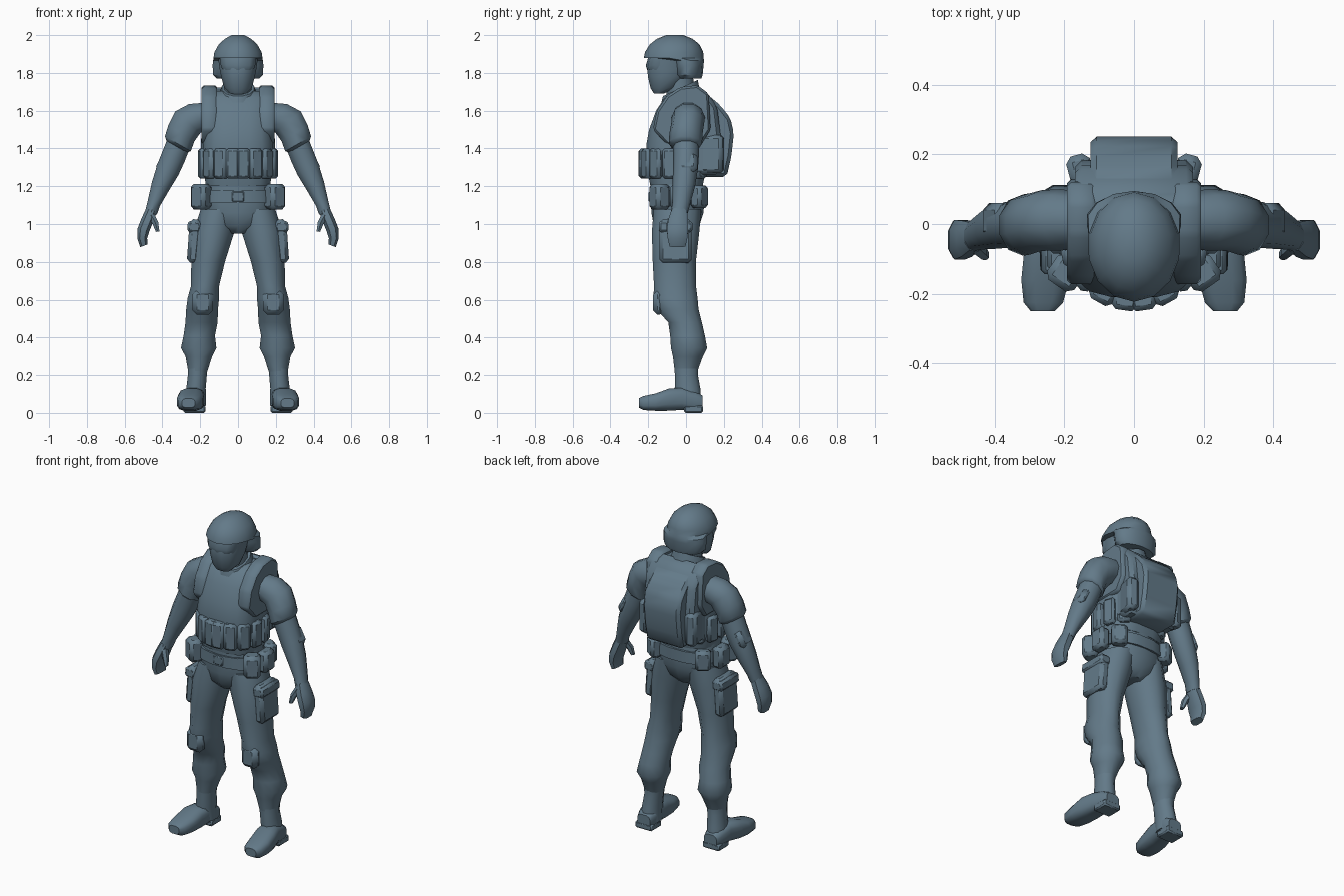
import bpy, bmesh, math
from mathutils import Matrix, Vector

mat = bpy.data.materials.new("slate_blue")
mat.diffuse_color = (0.125, 0.195, 0.25, 1)


def finish(name, bm, mirror, angle=40):
    bmesh.ops.recalc_face_normals(bm, faces=bm.faces)
    me = bpy.data.meshes.new(name)
    bm.to_mesh(me)
    bm.free()
    me.materials.append(mat)
    ob = bpy.data.objects.new(name, me)
    bpy.context.collection.objects.link(ob)
    for o in bpy.context.selected_objects:
        o.select_set(False)
    ob.select_set(True)
    bpy.context.view_layer.objects.active = ob
    bpy.ops.object.shade_smooth_by_angle(angle=math.radians(angle))
    if mirror:
        ob.modifiers.new("mirror", 'MIRROR').use_mirror_merge = False
    return ob


def loft(name, rings, n=12, e=2.0, mirror=False, angle=45):
    """rings: x, y, z, half width, half depth, [tilt about y, pitch about x]"""
    bm = bmesh.new()
    loops = []
    for r in rings:
        x, y, z, rx, ry, tilt, pitch = (tuple(r) + (0, 0))[:7]
        t, p = math.radians(tilt), math.radians(pitch)
        u = Vector((math.cos(t), 0, math.sin(t)))
        v = Vector((0, math.cos(p), math.sin(p)))
        loop = []
        for i in range(n):
            a = 2 * math.pi * (i + 0.5) / n
            c, s = math.cos(a), math.sin(a)
            c = math.copysign(abs(c) ** (2 / e), c)
            s = math.copysign(abs(s) ** (2 / e), s)
            loop.append(bm.verts.new(Vector((x, y, z)) + u * rx * c + v * ry * s))
        loops.append(loop)
    for a, b in zip(loops, loops[1:]):
        for i in range(n):
            j = (i + 1) % n
            bm.faces.new((a[i], a[j], b[j], b[i]))
    bm.faces.new(loops[0])
    bm.faces.new(loops[-1])
    return finish(name, bm, mirror, angle)


def bevel(bm, w):
    bmesh.ops.bevel(bm, geom=bm.edges[:], offset=w, segments=1, affect='EDGES')


def box(name, loc, size, yaw=0, tilt=0, w=0.012, mirror=False):
    bm = bmesh.new()
    bmesh.ops.create_cube(bm, size=1)
    bmesh.ops.scale(bm, vec=size, verts=bm.verts)
    bevel(bm, w)
    m = (Matrix.Translation(loc) @ Matrix.Rotation(math.radians(yaw), 4, 'Z')
         @ Matrix.Rotation(math.radians(tilt), 4, 'Y'))
    bm.transform(m)
    return finish(name, bm, mirror)


def prism(name, profile, x0, x1, w=0.015, mirror=False):
    """side profile of (y, z) points pulled along x"""
    bm = bmesh.new()
    a = [bm.verts.new((x0, y, z)) for y, z in profile]
    f = bm.faces.new(a)
    ext = bmesh.ops.extrude_face_region(bm, geom=[f])
    vs = [v for v in ext["geom"] if isinstance(v, bmesh.types.BMVert)]
    bmesh.ops.translate(bm, vec=(x1 - x0, 0, 0), verts=vs)
    bevel(bm, w)
    return finish(name, bm, mirror)


# Head and helmet
loft("face", [(0, -.145, 1.69, .045, .025), (0, -.115, 1.72, .075, .075),
              (0, -.095, 1.78, .092, .11), (0, -.09, 1.82, .1, .118),
              (0, -.08, 1.89, .11, .115)], e=2.2)
loft("helmet", [(0, .02, 1.77, .115, .062), (0, .012, 1.79, .135, .076),
                (0, .01, 1.84, .138, .083), (0, .005, 1.865, .135, .09),
                (0, -.065, 1.88, .133, .158), (0, -.063, 1.91, .128, .154),
                (0, -.06, 1.95, .105, .132), (0, -.06, 1.98, .072, .095),
                (0, -.06, 2.0, .035, .045)], n=14, angle=40)
loft("goggles", [(0, -.13, 1.815, .085, .075), (0, -.135, 1.84, .095, .078),
                 (0, -.13, 1.88, .1, .07)], n=10, e=2.5)
loft("neck", [(0, -.02, 1.6, .08, .08), (0, -.04, 1.82, .07, .075)])
loft("collar", [(0, -.025, 1.63, .115, .12, 0, 15), (0, -.03, 1.69, .1, .11, 0, 22),
                (0, -.03, 1.72, .088, .105, 0, 25)])

# Torso and vest
loft("vest", [(0, -.05, 1.2, .172, .14), (0, -.05, 1.3, .185, .16),
              (0, -.05, 1.42, .188, .162), (0, -.045, 1.5, .182, .152),
              (0, -.028, 1.6, .178, .132), (0, -.005, 1.67, .175, .108),
              (0, .01, 1.705, .14, .075)], n=16, e=3)
prism("shoulder_strap", [(-.175, 1.5), (-.155, 1.6), (-.1, 1.68), (-.03, 1.725), (.06, 1.735),
                         (.12, 1.69), (.13, 1.5), (.08, 1.42), (-.1, 1.42)],
      .11, .192, .012, True)

# Ammunition pouches wrapped around the vest
for k, deg in enumerate((-82, -61, -38, -12, 18, 45)):
    a = math.radians(deg)
    box("vest_pouch_%d" % k, (.178 * math.cos(a), -.05 + .165 * math.sin(a), 1.32),
        (.068, .075, .16), yaw=deg, w=.014, mirror=True)

# Backpack: wide base, centre bag, lower pockets
prism("pack_base", [(.04, 1.73), (.11, 1.7), (.165, 1.62), (.185, 1.45), (.175, 1.26), (.04, 1.26)],
      -.17, .17, .02)
prism("pack_bag", [(.06, 1.69), (.12, 1.68), (.18, 1.63), (.235, 1.56), (.253, 1.48),
                   (.24, 1.36), (.215, 1.25), (.06, 1.25)], -.125, .125, .018)
box("pack_side_pocket", (.15, .14, 1.37), (.07, .12, .2), yaw=-15, w=.018, mirror=True)

# Hips and belt
loft("pelvis", [(0, -.05, .95, .05, .085), (0, -.05, .99, .13, .12), (0, -.045, 1.06, .19, .138),
                (0, -.045, 1.14, .185, .142), (0, -.05, 1.24, .17, .138)], n=14, e=2.4)
loft("belt", [(0, -.045, 1.11, .198, .15), (0, -.045, 1.18, .19, .15)], n=16, e=2.5)
box("buckle", (0, -.185, 1.145), (.07, .025, .06), w=.008)
box("belt_pouch_front", (.195, -.14, 1.145), (.095, .09, .135), yaw=35, w=.018, mirror=True)
box("belt_pouch_side", (.215, -.035, 1.145), (.07, .1, .13), w=.018, mirror=True)
box("belt_pouch_back", (.165, .07, 1.145), (.09, .07, .12), yaw=-35, w=.016, mirror=True)

# Legs
loft("leg", [(.1, -.045, 1.08, .1, .13), (.127, -.055, .96, .112, .13),
             (.158, -.062, .8, .092, .118), (.175, -.058, .67, .077, .115),
             (.183, -.056, .61, .086, .121), (.19, -.045, .55, .087, .115),
             (.193, -.005, .48, .088, .092), (.205, .008, .41, .086, .095),
             (.208, .016, .345, .097, .099), (.207, .01, .3, .073, .082),
             (.213, 0, .22, .052, .062)], n=12, mirror=True, angle=50)
box("thigh_pocket", (.232, -.055, .91), (.062, .17, .23), tilt=-4, w=.018, mirror=True)
box("thigh_pocket_flap", (.232, -.055, .985), (.07, .178, .06), tilt=-4, w=.012, mirror=True)
box("knee_pad", (.187, -.145, .585), (.11, .06, .13), w=.024, mirror=True)

# Boots
loft("boot_shaft", [(.225, .015, .04, .058, .068), (.222, .008, .13, .053, .07),
                    (.215, .002, .2, .052, .063), (.213, .002, .25, .055, .066)], mirror=True)
loft("boot_foot", [(.262, -.25, .052, .035, .025, 0, 90), (.26, -.225, .052, .058, .038, 0, 90),
                   (.255, -.16, .057, .07, .047, 0, 90), (.248, -.09, .07, .07, .06, 0, 90),
                   (.236, -.02, .075, .06, .06, 0, 90), (.229, .05, .06, .058, .055, 0, 90),
                   (.227, .088, .05, .045, .042, 0, 90)], n=12, e=3, mirror=True)
box("boot_heel", (.23, .04, .02), (.115, .1, .04), w=.008, mirror=True)

# Arms
loft("sleeve", [(.15, .01, 1.575, .075, .08, 70), (.21, .012, 1.565, .09, .088, 55),
                (.265, .01, 1.54, .092, .087, 40), (.3, 0, 1.48, .085, .088, 32),
                (.318, -.003, 1.425, .083, .088, 30), (.325, -.003, 1.41, .065, .07, 30)],
     n=10, mirror=True)
loft("forearm", [(.3, 0, 1.46, .068, .07, 30), (.34, 0, 1.36, .068, .068, 28),
                 (.37, -.003, 1.29, .066, .066, 28), (.41, -.012, 1.2, .053, .06, 26),
                 (.445, -.025, 1.11, .037, .048, 22), (.46, -.035, 1.06, .034, .045, 20)],
     n=10, mirror=True)
box("elbow_pad", (.395, .01, 1.325), (.05, .1, .11), tilt=-28, w=.02, mirror=True)
loft("hand", [(.457, -.035, 1.075, .032, .042, 20), (.48, -.042, 1.02, .034, .055, 20),
              (.5, -.045, .97, .034, .06, 15), (.507, -.045, .925, .028, .055, 0),
              (.498, -.045, .885, .022, .045, -20)], n=8, e=2.6, mirror=True)
loft("thumb", [(.46, -.06, 1.05, .02, .024, -20), (.437, -.08, 1.005, .018, .022, -20),
               (.425, -.09, .96, .011, .014, -10)], n=6, mirror=True)
